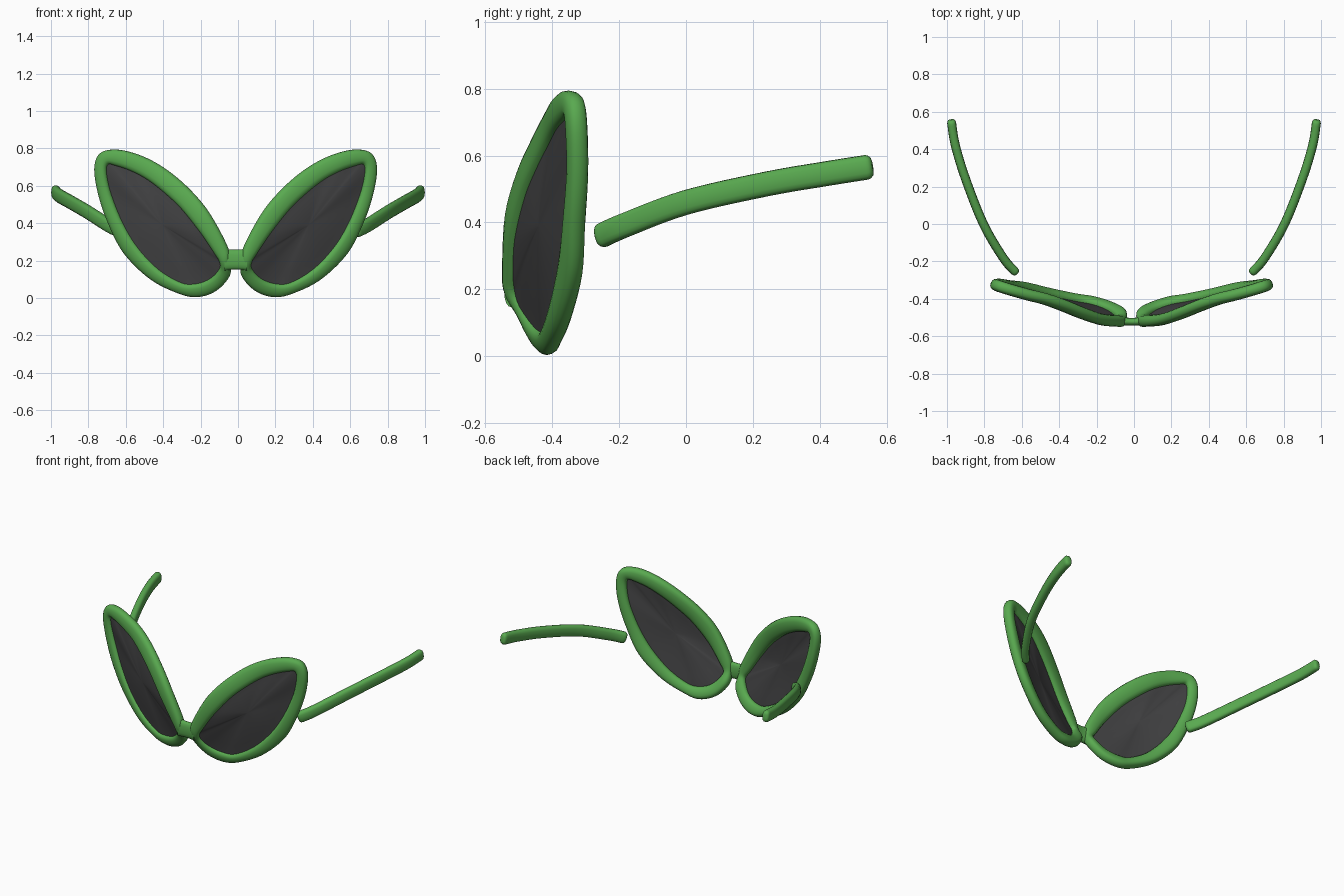
import bpy, bmesh, math
from mathutils import Vector

if "Cube" in bpy.data.objects:
    bpy.data.objects.remove(bpy.data.objects["Cube"])

def material(name, rgb):
    m = bpy.data.materials.new(name)
    m.diffuse_color = (*rgb, 1)
    m.use_nodes = True
    m.node_tree.nodes["Principled BSDF"].inputs["Base Color"].default_value = m.diffuse_color
    return m

GREEN = material("frame_green", (0.10, 0.40, 0.08))
DARK = material("lens_dark_grey", (0.055, 0.055, 0.057))
SHIFT = -0.0125   # the front sits slightly off centre

# Rim outline: outer x, z, y, then inner x, z, y, from the nose over the top
RIM = [
    (.03, .20, -.52, .083, .19, -.505), (.045, .28, -.525, .115, .24, -.51),
    (.138, .452, -.515, .19, .35, -.505), (.234, .57, -.48, .29, .475, -.475),
    (.341, .666, -.435, .38, .56, -.44), (.448, .735, -.40, .47, .63, -.405),
    (.555, .778, -.375, .56, .678, -.38), (.651, .794, -.35, .64, .706, -.355),
    (.725, .772, -.325, .68, .712, -.345), (.753, .69, -.315, .687, .665, -.34),
    (.732, .548, -.315, .662, .553, -.335), (.68, .40, -.32, .60, .40, -.35),
    (.593, .238, -.325, .52, .27, -.37), (.45, .10, -.36, .41, .155, -.395),
    (.30, .027, -.39, .29, .085, -.42), (.20, .008, -.405, .21, .08, -.435),
    (.10, .043, -.435, .14, .105, -.46), (.03, .126, -.47, .095, .15, -.49),
]
TEMPLE = [(.64, -.25, .362), (.70, -.18, .393), (.805, 0, .46),
          (.90, .24, .515), (.955, .42, .546), (.975, .54, .565)]

def spline(pts, steps, closed):
    """Catmull-Rom samples through the points."""
    pts = [Vector(p) for p in pts]
    n = len(pts)
    get = (lambda i: pts[i % n]) if closed else (lambda i: pts[max(0, min(n - 1, i))])
    out = []
    for i in range(n if closed else n - 1):
        a, b, c, d = (get(i + k) for k in (-1, 0, 1, 2))
        for s in range(steps):
            t = s / steps
            out.append(0.5 * (2 * b + (c - a) * t + (2 * a - 5 * b + 4 * c - d) * t * t
                              + (3 * b - a - 3 * c + d) * t ** 3))
    return out if closed else out + [pts[-1]]

def section(centre, u, v, power=0.8, sides=16):
    """Rounded-box ring with half axes u and v."""
    ring = []
    for k in range(sides):
        a = 2 * math.pi * k / sides
        c, s = math.cos(a), math.sin(a)
        ring.append(centre + u * math.copysign(abs(c) ** power, c)
                    + v * math.copysign(abs(s) ** power, s))
    return ring

def loft(name, rings, mat, closed, side=1, shift=0.0):
    """Skin a list of rings, mirrored in x when side is -1."""
    bm = bmesh.new()
    vs = [[bm.verts.new((side * p.x + shift, p.y, p.z)) for p in r] for r in rings]
    n, m = len(vs), len(vs[0])
    for i in range(n if closed else n - 1):
        a, b = vs[i], vs[(i + 1) % n]
        for k in range(m):
            bm.faces.new((a[k], a[(k + 1) % m], b[(k + 1) % m], b[k]))
    if not closed:
        bm.faces.new(vs[0])
        bm.faces.new(vs[-1])
    bmesh.ops.recalc_face_normals(bm, faces=bm.faces)
    me = bpy.data.meshes.new(name)
    bm.to_mesh(me)
    bm.free()
    me.materials.append(mat)
    ob = bpy.data.objects.new(name, me)
    bpy.context.collection.objects.link(ob)
    bpy.context.view_layer.objects.active = ob
    ob.select_set(True)
    bpy.ops.object.shade_smooth_by_angle(angle=math.radians(50))
    ob.select_set(False)

outer = spline([(r[0], r[2], r[1]) for r in RIM], 5, True)
inner = spline([(r[3], r[5], r[4]) for r in RIM], 5, True)
count = len(outer)

# Rim sections span from the outer to the inner outline
rim_rings = []
for i in range(count):
    mid = (outer[i] + inner[i]) / 2
    half = (outer[i] - inner[i]) / 2
    along = (outer[(i + 1) % count] + inner[(i + 1) % count]
             - outer[i - 1] - inner[i - 1])
    rim_rings.append(section(mid, half, along.cross(half).normalized() * 0.031))

# Lens: slightly domed shell, front rings out to the rim then back again
centre = sum(inner, Vector()) / count
def lens_ring(t, offset):
    return [centre + (p - centre) * t + Vector((0, offset - 0.018 * (1 - min(t, 1) ** 2), 0))
            for p in inner]
scales = (0.02, 0.2, 0.4, 0.6, 0.8, 0.95, 1.05)
lens_rings = ([lens_ring(t, -0.006) for t in scales]
              + [lens_ring(t, 0.006) for t in reversed(scales)])

# Temple arm: rounded bar swept along a curved path
path = spline(TEMPLE, 6, False)
arm_rings = []
for i, p in enumerate(path):
    t = (path[min(i + 1, len(path) - 1)] - path[max(i - 1, 0)]).normalized()
    across = t.cross(Vector((0, 0, 1))).normalized()
    up = across.cross(t)
    arm_rings.append(section(p, across * 0.024, up * 0.037, 0.75))
    if i in (0, len(path) - 1):          # rounded ends
        sign = -1 if i == 0 else 1
        caps = [section(p + t * sign * d, across * 0.024 * s, up * 0.037 * s, 0.75)
                for d, s in ((0.008, 0.93), (0.015, 0.75), (0.018, 0.45))]
        arm_rings = caps[::-1] + arm_rings if i == 0 else arm_rings + caps

for side, label in ((1, "right"), (-1, "left")):
    loft(label + "_rim", rim_rings, GREEN, True, side, SHIFT)
    loft(label + "_lens", lens_rings, DARK, False, side, SHIFT)
    loft(label + "_temple", arm_rings, GREEN, False, side)

# Bridge: short waisted bar between the rims
bridge = []
for k in range(-6, 7):
    f = (k / 6) ** 2
    bridge.append(section(Vector((k * 0.01, -0.523 + 0.004 * f, 0.205)),
                          Vector((0, 0.021 + 0.004 * f, 0)),
                          Vector((0, 0, 0.053 + 0.006 * f))))
loft("bridge", bridge, GREEN, False, 1, SHIFT)
